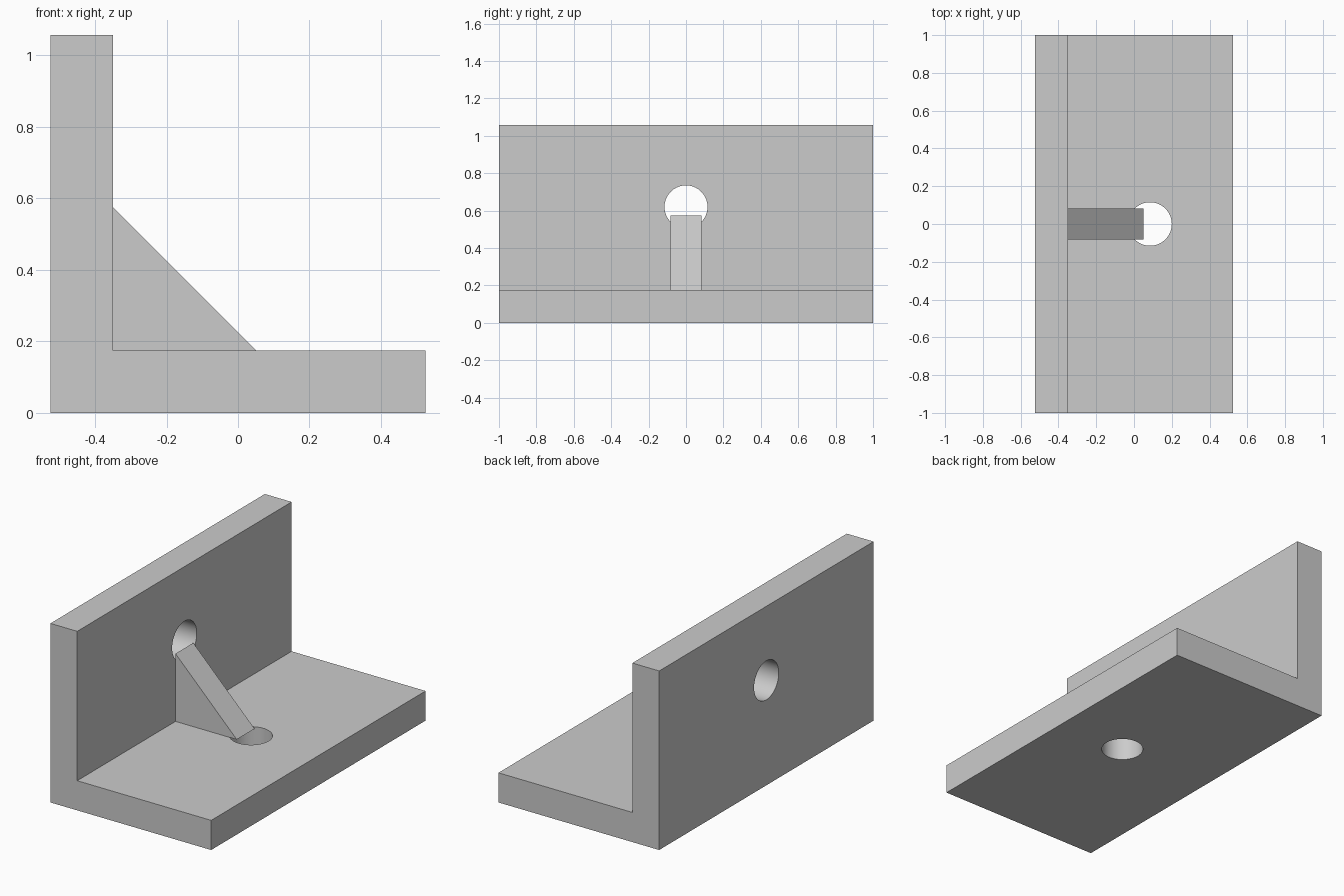
import bpy
import bmesh
from math import pi, radians
from mathutils import Matrix

cube = bpy.data.objects.get("Cube")
if cube:
    bpy.data.objects.remove(cube)

# Plain grey finish
grey = bpy.data.materials.new("light_grey")
grey.use_nodes = True
colour = (0.6, 0.6, 0.6, 1)
grey.diffuse_color = colour
grey.node_tree.nodes["Principled BSDF"].inputs["Base Color"].default_value = colour

HALF_X, HEIGHT, THICK = 0.525, 1.057, 0.175
INNER_X = -HALF_X + THICK
HOLE_R = 0.115


def add_object(name, bm):
    bmesh.ops.recalc_face_normals(bm, faces=bm.faces)
    mesh = bpy.data.meshes.new(name)
    bm.to_mesh(mesh)
    bm.free()
    mesh.materials.append(grey)
    obj = bpy.data.objects.new(name, mesh)
    bpy.context.collection.objects.link(obj)
    return obj


def extrude_profile(name, points, half_width):
    """Extrude an x-z outline symmetrically along y."""
    bm = bmesh.new()
    face = bm.faces.new([bm.verts.new((x, -half_width, z)) for x, z in points])
    new = bmesh.ops.extrude_face_region(bm, geom=[face])["geom"]
    verts = [v for v in new if isinstance(v, bmesh.types.BMVert)]
    bmesh.ops.translate(bm, verts=verts, vec=(0, 2 * half_width, 0))
    return add_object(name, bm)


def drill(target, name, location, rotation):
    """Cut a round hole through the target."""
    bm = bmesh.new()
    bmesh.ops.create_cone(bm, cap_ends=True, segments=64, radius1=HOLE_R,
                          radius2=HOLE_R, depth=THICK * 2,
                          matrix=Matrix.Translation(location) @ rotation)
    cutter = add_object(name, bm)
    cutter.hide_render = True
    cutter.hide_set(True)
    cut = target.modifiers.new(name, "BOOLEAN")
    cut.operation = "DIFFERENCE"
    cut.solver = "EXACT"
    cut.object = cutter
    return cutter


# L-shaped angle plate
angle_plate = extrude_profile("angle_plate", [
    (-HALF_X, 0), (HALF_X, 0), (HALF_X, THICK),
    (INNER_X, THICK), (INNER_X, HEIGHT), (-HALF_X, HEIGHT)], 1)

# Bolt holes through the base and the upright
cutters = [
    drill(angle_plate, "base_hole_cutter", (0.085, 0, THICK / 2), Matrix.Identity(4)),
    drill(angle_plate, "upright_hole_cutter", (-HALF_X + THICK / 2, 0, 0.62),
          Matrix.Rotation(pi / 2, 4, "Y")),
]

# Apply the cuts and drop the helpers
bpy.ops.object.select_all(action="DESELECT")
bpy.context.view_layer.objects.active = angle_plate
angle_plate.select_set(True)
for modifier in list(angle_plate.modifiers):
    bpy.ops.object.modifier_apply(modifier=modifier.name)
for cutter in cutters:
    bpy.data.objects.remove(cutter)
bpy.ops.object.shade_smooth_by_angle(angle=radians(30))

# Triangular stiffening web between the plates
extrude_profile("gusset", [
    (INNER_X, THICK), (INNER_X + 0.4, THICK), (INNER_X, THICK + 0.4)], 0.083)
